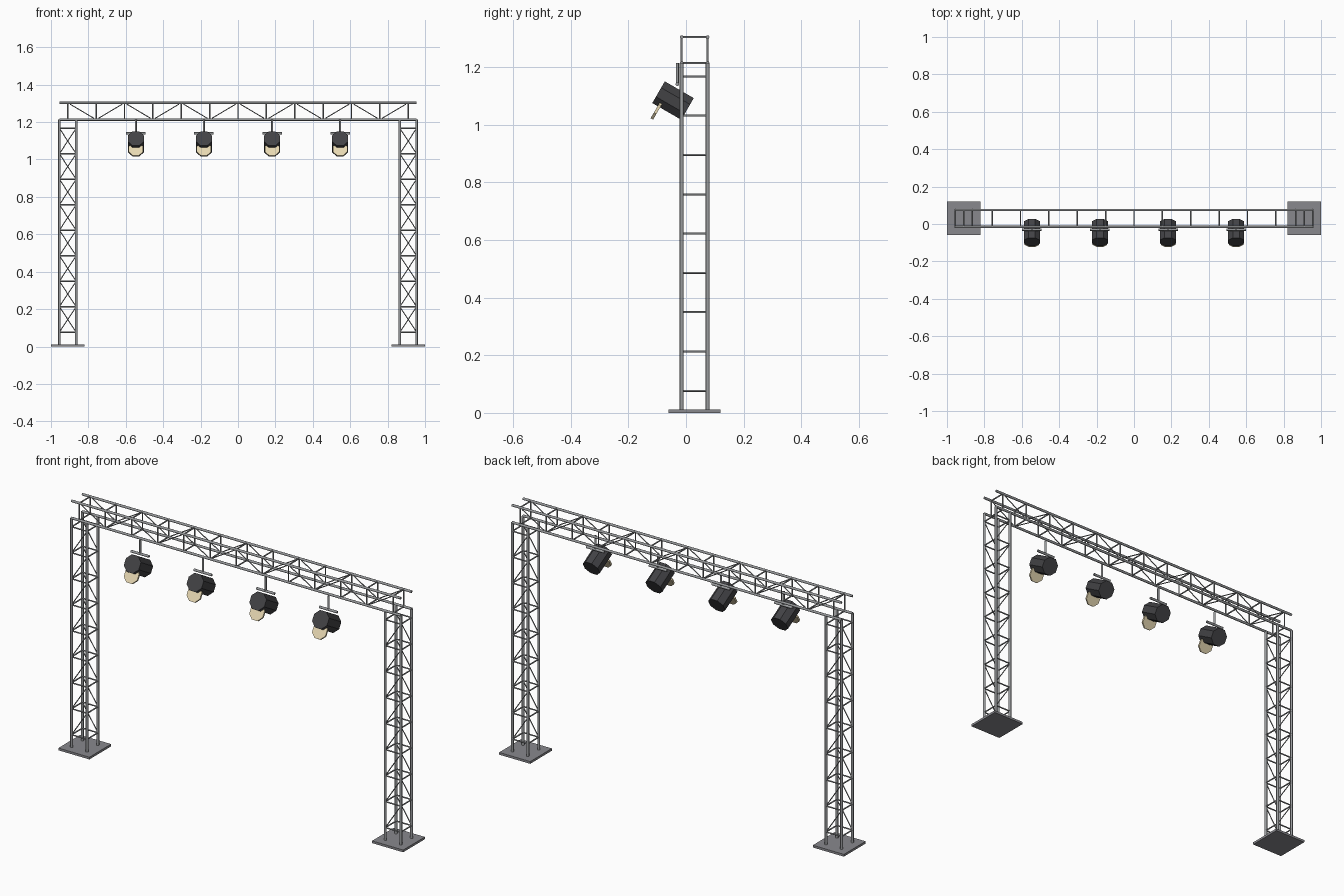
import bpy
import bmesh
from math import radians
from mathutils import Matrix, Vector

if "Cube" in bpy.data.objects:
    bpy.data.objects.remove(bpy.data.objects["Cube"], do_unlink=True)


def material(name, rgb):
    mat = bpy.data.materials.new(name)
    mat.use_nodes = True
    mat.diffuse_color = (*rgb, 1)
    mat.node_tree.nodes["Principled BSDF"].inputs["Base Color"].default_value = (*rgb, 1)
    return mat


STEEL = material("truss steel", (0.32, 0.33, 0.34))
PLATE = material("base plate grey", (0.25, 0.25, 0.27))
BLACK = material("lamp black", (0.055, 0.055, 0.06))
CREAM = material("warm lens", (0.80, 0.69, 0.45))


def finish(name, bm, mat, smooth=False):
    # Tubes are smooth along their length, with crisp flat ends
    for face in bm.faces:
        face.smooth = smooth
    for edge in bm.edges:
        edge.smooth = edge.calc_face_angle(0) < radians(70)
    mesh = bpy.data.meshes.new(name)
    bm.to_mesh(mesh)
    bm.free()
    mesh.materials.append(mat)
    obj = bpy.data.objects.new(name, mesh)
    bpy.context.collection.objects.link(obj)
    return obj


def tube(bm, start, end, radius, sides=8):
    a, b = Vector(start), Vector(end)
    turn = (b - a).to_track_quat("Z", "Y").to_matrix().to_4x4()
    bmesh.ops.create_cone(bm, cap_ends=True, segments=sides, radius1=radius, radius2=radius,
                          depth=(b - a).length, matrix=Matrix.Translation((a + b) / 2) @ turn)


# Shared layout
TOWER_X, HALF, MID_Y = 0.91, 0.045, 0.03
FRONT, BACK = MID_Y - HALF, MID_Y + HALF
LOW, HIGH, PLATE_TOP = 1.213, 1.303, 0.012
CHORD, RUNG, BRACE = 0.0065, 0.0035, 0.0026


def tower(side, cx):
    # Base plate
    bm = bmesh.new()
    bmesh.ops.create_cube(bm, size=1, matrix=Matrix.Translation((cx, MID_Y, PLATE_TOP / 2))
                          @ Matrix.Diagonal((0.18, 0.18, PLATE_TOP, 1)))
    finish(side + "_base_plate", bm, PLATE)

    # Corner posts
    left, right = cx - HALF, cx + HALF
    corners = [(left, FRONT), (right, FRONT), (right, BACK), (left, BACK)]
    bm = bmesh.new()
    for x, y in corners:
        tube(bm, (x, y, PLATE_TOP), (x, y, LOW), 0.007)
    finish(side + "_tower_posts", bm, STEEL, smooth=True)

    # Square rings of rungs, and braces leaning opposite ways front and back
    levels = [0.0765 + 0.1363 * i for i in range(9)]
    rungs, braces = bmesh.new(), bmesh.new()
    for z in levels:
        for i, corner in enumerate(corners):
            tube(rungs, (*corner, z), (*corners[i - 1], z), RUNG)
    for z0, z1 in zip(levels, levels[1:]):
        tube(braces, (left, FRONT, z0), (right, FRONT, z1), BRACE)
        tube(braces, (right, BACK, z0), (left, BACK, z1), BRACE)
    finish(side + "_tower_rungs", rungs, STEEL, smooth=True)
    finish(side + "_tower_braces", braces, STEEL, smooth=True)


tower("left", TOWER_X)
tower("right", -TOWER_X)

# Overhead truss: four chords
bm = bmesh.new()
for y in (FRONT, BACK):
    for z in (LOW, HIGH):
        tube(bm, (-TOWER_X - HALF, y, z), (TOWER_X + HALF, y, z), CHORD)
finish("truss_chords", bm, STEEL, smooth=True)

# Truss frames and zigzag braces that stop just short of the joints
BAYS, GAP = 12, 0.08
stations = [-TOWER_X + 2 * TOWER_X * i / BAYS for i in range(BAYS + 1)]
frames, braces = bmesh.new(), bmesh.new()
for x in stations:
    for y in (FRONT, BACK):
        tube(frames, (x, y, LOW), (x, y, HIGH), RUNG)
    for z in (LOW, HIGH):
        tube(frames, (x, FRONT, z), (x, BACK, z), RUNG)
for i in range(BAYS):
    z0, z1 = (LOW, HIGH) if i % 2 else (HIGH, LOW)
    for y in (FRONT, BACK):
        a, b = Vector((stations[i], y, z0)), Vector((stations[i + 1], y, z1))
        tube(braces, a.lerp(b, GAP), b.lerp(a, GAP), BRACE)
finish("truss_frames", frames, STEEL, smooth=True)
finish("truss_braces", braces, STEEL, smooth=True)

# Spotlights hanging from the front lower chord: octagonal bodies and lenses
TILT = Matrix.Rotation(radians(60), 4, "X")
SPIN = Matrix.Rotation(radians(22.5), 4, "Z")
HANG_Y, BAR_Z = -0.03, 1.14
for n, x in enumerate((-0.546, -0.182, 0.182, 0.546), 1):
    bm = bmesh.new()
    tube(bm, (x, HANG_Y, BAR_Z), (x, HANG_Y, LOW), 0.0055)
    tube(bm, (x - 0.052, HANG_Y, BAR_Z), (x + 0.052, HANG_Y, BAR_Z), 0.0065)
    finish(f"lamp_hanger_{n}", bm, STEEL, smooth=True)
    for part, y, z, radius, depth, mat in (("body", -0.045, 1.083, 0.047, 0.116, BLACK),
                                           ("lens", -0.099, 1.053, 0.042, 0.01, CREAM)):
        bm = bmesh.new()
        bmesh.ops.create_cone(bm, cap_ends=True, segments=8, radius1=radius, radius2=radius,
                              depth=depth, matrix=Matrix.Translation((x, y, z)) @ TILT @ SPIN)
        finish(f"lamp_{part}_{n}", bm, mat)
